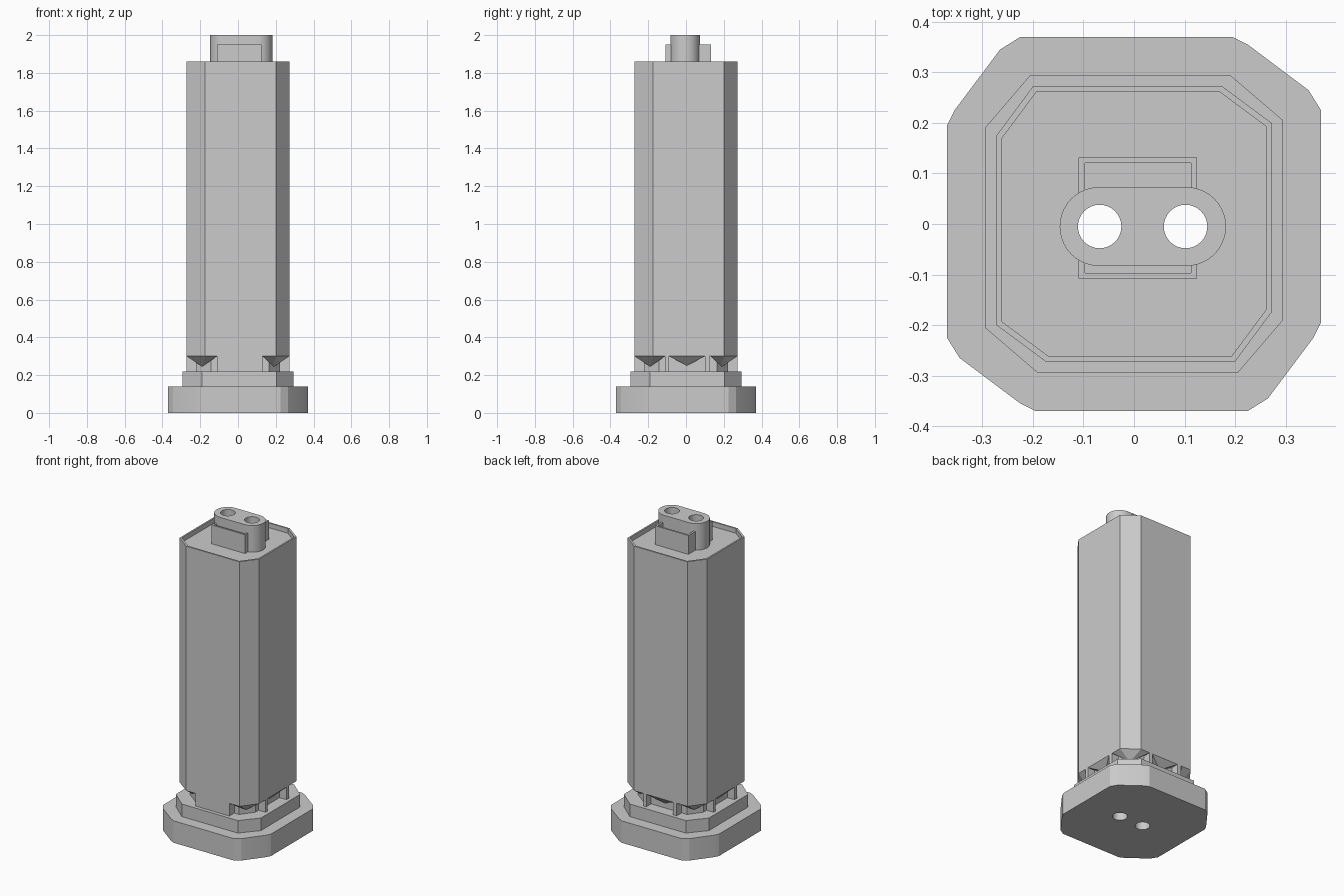
import bpy, bmesh, math

if "Cube" in bpy.data.objects:
    bpy.data.objects.remove(bpy.data.objects["Cube"])

mat = bpy.data.materials.new("plain_grey")
mat.diffuse_color = (0.6, 0.6, 0.6, 1)
mat.use_nodes = True
mat.node_tree.nodes["Principled BSDF"].inputs["Base Color"].default_value = mat.diffuse_color


def make(name, bm):
    bmesh.ops.recalc_face_normals(bm, faces=bm.faces)
    me = bpy.data.meshes.new(name)
    bm.to_mesh(me)
    bm.free()
    me.materials.append(mat)
    ob = bpy.data.objects.new(name, me)
    bpy.context.collection.objects.link(ob)
    return ob


def rot(p, k):
    x, y = p
    for _ in range(k):
        x, y = -y, x
    return (x, y)


def around(corner):
    return [rot(p, k) for k in range(4) for p in corner]


def add_prism(bm, pts, z0, z1):
    lo = [bm.verts.new((x, y, z0)) for x, y in pts]
    hi = [bm.verts.new((x, y, z1)) for x, y in pts]
    bm.faces.new(lo[::-1])
    bm.faces.new(hi)
    n = len(pts)
    for i in range(n):
        j = (i + 1) % n
        bm.faces.new((lo[i], lo[j], hi[j], hi[i]))


def add_pyramid(bm, pts, z, apex):
    ring = [bm.verts.new((x, y, z)) for x, y in pts]
    tip = bm.verts.new(apex)
    bm.faces.new(ring)
    for i in range(len(ring)):
        bm.faces.new((ring[i], ring[(i + 1) % len(ring)], tip))


def prism(name, pts, z0, z1):
    bm = bmesh.new()
    add_prism(bm, pts, z0, z1)
    return make(name, bm)


def rect(x0, x1, y0, y1):
    return [(x0, y0), (x1, y0), (x1, y1), (x0, y1)]


def arc(cx, cy, r, a0, a1, n):
    return [(cx + r * math.cos(a0 + (a1 - a0) * i / n),
             cy + r * math.sin(a0 + (a1 - a0) * i / n)) for i in range(n + 1)]


def cut(ob, cutter):
    m = ob.modifiers.new("cut", 'BOOLEAN')
    m.operation = 'DIFFERENCE'
    m.solver = 'EXACT'
    m.object = cutter
    bpy.context.view_layer.objects.active = ob
    bpy.ops.object.modifier_apply(modifier=m.name)


# stacked octagonal parts
body_corner = [(0.2, -0.272), (0.272, -0.175)]
base = prism("base_plate", around([(0.225, -0.37), (0.265, -0.345),
                                   (0.355, -0.225), (0.37, -0.195)]), 0, 0.14)
step = prism("base_step", around([(0.205, -0.295), (0.295, -0.19)]), 0.14, 0.22)
core = prism("vent_core", [(x * 0.82, y * 0.82) for x, y in around(body_corner)], 0.22, 0.30)
body = prism("tower_body", around(body_corner), 0.30, 1.86)

# recessed roof inside a thin rim
roof_cut = prism("roof_cutter", [(x * 0.963, y * 0.963) for x, y in around(body_corner)],
                 1.83, 1.95)
cut(body, roof_cut)

# vent posts, sloped vent hoods, and the closed front panel
posts, hoods = bmesh.new(), bmesh.new()
for k in range(4):
    def r(pts):
        return [rot(p, k) for p in pts]
    corner = [(0.13, -0.272)] + body_corner + [(0.272, -0.11), (0.19, -0.19)]
    add_pyramid(hoods, r(corner), 0.30, (*rot((0.19, -0.19), k), 0.245))
    if k == 0:
        add_prism(posts, rect(-0.11, 0.13, -0.272, -0.2), 0.22, 0.30)
    else:
        add_prism(posts, r(rect(-0.11, -0.09, -0.272, -0.2)), 0.22, 0.30)
        add_prism(posts, r(rect(0.10, 0.125, -0.272, -0.2)), 0.22, 0.30)
        add_pyramid(hoods, r(rect(-0.09, 0.10, -0.272, -0.222)), 0.30,
                    (*rot((0.005, -0.222), k), 0.25))
make("vent_posts", posts)
make("vent_hoods", hoods)

# top connector: rounded plug and hollow-topped side block
cy = -0.005
half = math.pi / 2
plug = prism("connector_plug", arc(0.104, cy, 0.078, -half, half, 20)
             + arc(-0.069, cy, 0.078, half, 3 * half, 20), 1.83, 2.0)
block = prism("connector_block", rect(-0.11, 0.125, -0.108, 0.132), 1.83, 1.95)
block_cut = prism("block_cutter", rect(-0.097, 0.113, -0.097, 0.121), 1.92, 2.0)
cut(block, block_cut)

# two bores through the whole model
bm = bmesh.new()
for x in (-0.068, 0.102):
    add_prism(bm, arc(x, cy, 0.043, 0, 2 * math.pi, 32)[:-1], -0.1, 2.1)
bores = make("bore_cutter", bm)
for ob in (base, step, core, body, block, plug):
    cut(ob, bores)

for c in (roof_cut, block_cut, bores):
    bpy.data.objects.remove(c)

# smooth only the round walls
for ob in (plug, body, base):
    bpy.ops.object.select_all(action='DESELECT')
    ob.select_set(True)
    bpy.context.view_layer.objects.active = ob
    bpy.ops.object.shade_smooth_by_angle(angle=math.radians(20))
